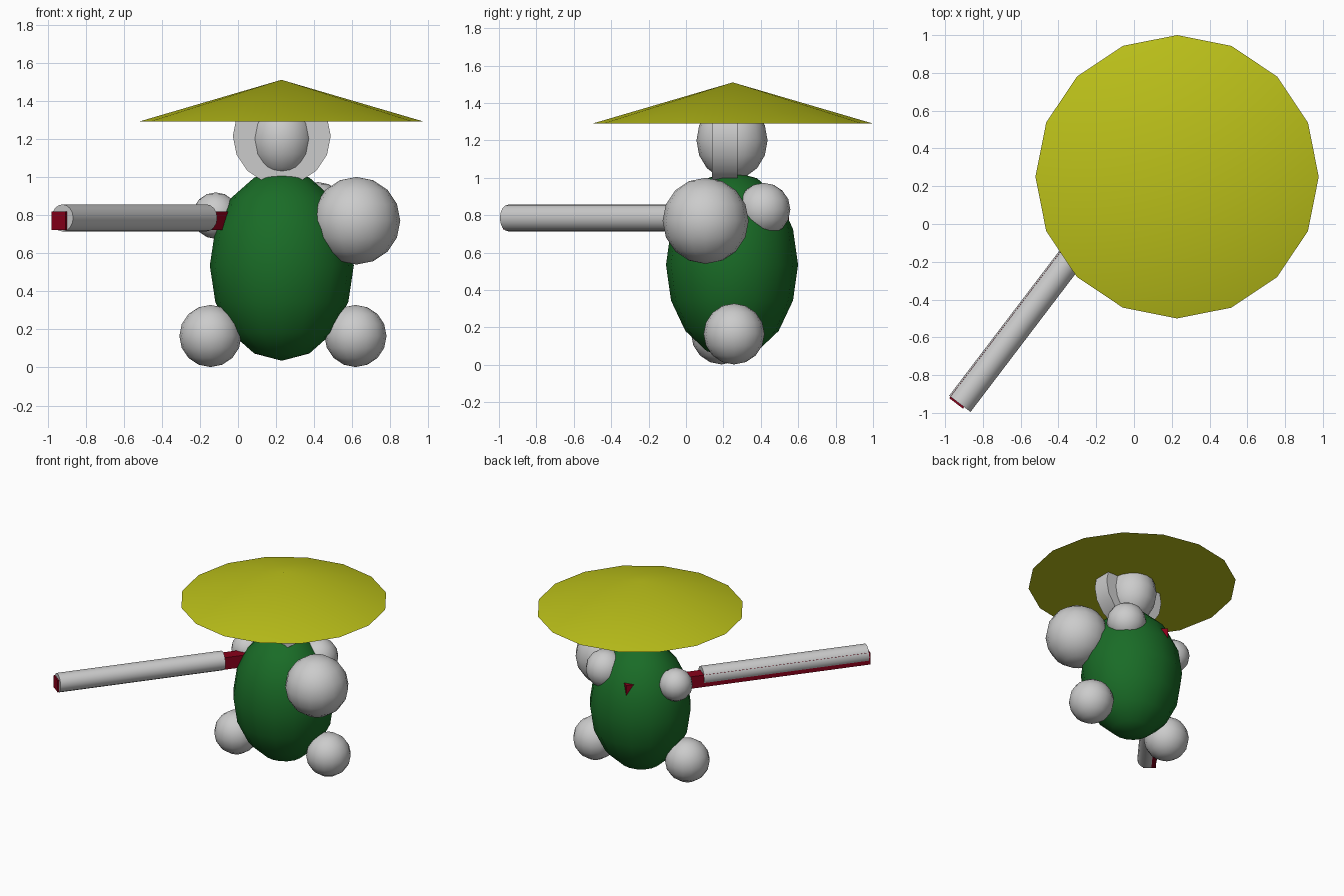
import bpy, math
from mathutils import Vector

if "Cube" in bpy.data.objects:
    bpy.data.objects.remove(bpy.data.objects["Cube"])


def paint(ob, name, color):
    mat = bpy.data.materials.new(name)
    mat.diffuse_color = color
    mat.use_nodes = True
    mat.node_tree.nodes["Principled BSDF"].inputs["Base Color"].default_value = mat.diffuse_color
    ob.data.materials.append(mat)


def finish(ob, name, angle=60):
    ob.name = name
    bpy.ops.object.transform_apply(location=False, rotation=False, scale=True)
    bpy.ops.object.shade_smooth_by_angle(angle=math.radians(angle))
    return ob


def ball(name, loc, radii):
    bpy.ops.mesh.primitive_uv_sphere_add(segments=16, ring_count=8, radius=1, location=loc)
    ob = bpy.context.object
    ob.scale = radii
    return finish(ob, name)


# Body and head
body = ball("body", (0.23, 0.246, 0.535), (0.378, 0.353, 0.5))
paint(body, "green", (0.01, 0.15, 0.02, 1))
ball("head", (0.23, 0.246, 1.2), (0.176, 0.19, 0.21))

# Flat disc around the head
bpy.ops.mesh.primitive_cylinder_add(vertices=16, radius=0.257, depth=0.135,
                                    location=(0.23, 0.207, 1.215), rotation=(math.pi / 2, 0, 0))
finish(bpy.context.object, "head_disc", 40)

# Wide conical hat
bpy.ops.mesh.primitive_cone_add(vertices=16, radius1=0.75, radius2=0, depth=0.22,
                                location=(0.228, 0.25, 1.4))
hat = finish(bpy.context.object, "hat", 25)
hat.data.polygons[0].use_smooth = True
for p in hat.data.polygons:
    if len(p.vertices) > 4:
        p.use_smooth = False
paint(hat, "yellow", (0.5, 0.53, 0.01, 1))

# Feet, hands and shoulder
for name, loc, r in [
    ("left_foot", (-0.145, 0.19, 0.165), 0.163),
    ("right_foot", (0.617, 0.257, 0.165), 0.163),
    ("left_hand", (-0.117, 0.295, 0.797), 0.122),
    ("right_hand", (0.622, 0.105, 0.77), 0.23),
    ("right_shoulder", (0.42, 0.415, 0.83), 0.143),
]:
    ball(name, loc, (r, r, r))

# Stick: grey tube with a red core that runs into the body
along = Vector((0.605, 0.796, 0))
side = Vector((-0.796, 0.605, 0))
tip = Vector((-0.922, -0.952, 0.785))
yaw = math.atan2(along.y, along.x)

bpy.ops.mesh.primitive_cylinder_add(vertices=16, radius=0.071, depth=1.25,
                                    location=tip + along * 0.625,
                                    rotation=(0, math.pi / 2, yaw))
finish(bpy.context.object, "stick_tube", 40)

bpy.ops.mesh.primitive_cube_add(size=1, location=tip + along * 0.915 + side * 0.017
                                + Vector((0, 0, -0.015)), rotation=(0, 0, yaw))
core = bpy.context.object
core.scale = (1.85, 0.092, 0.095)
finish(core, "stick_core", 30)
paint(core, "red", (0.25, 0.0, 0.01, 1))
